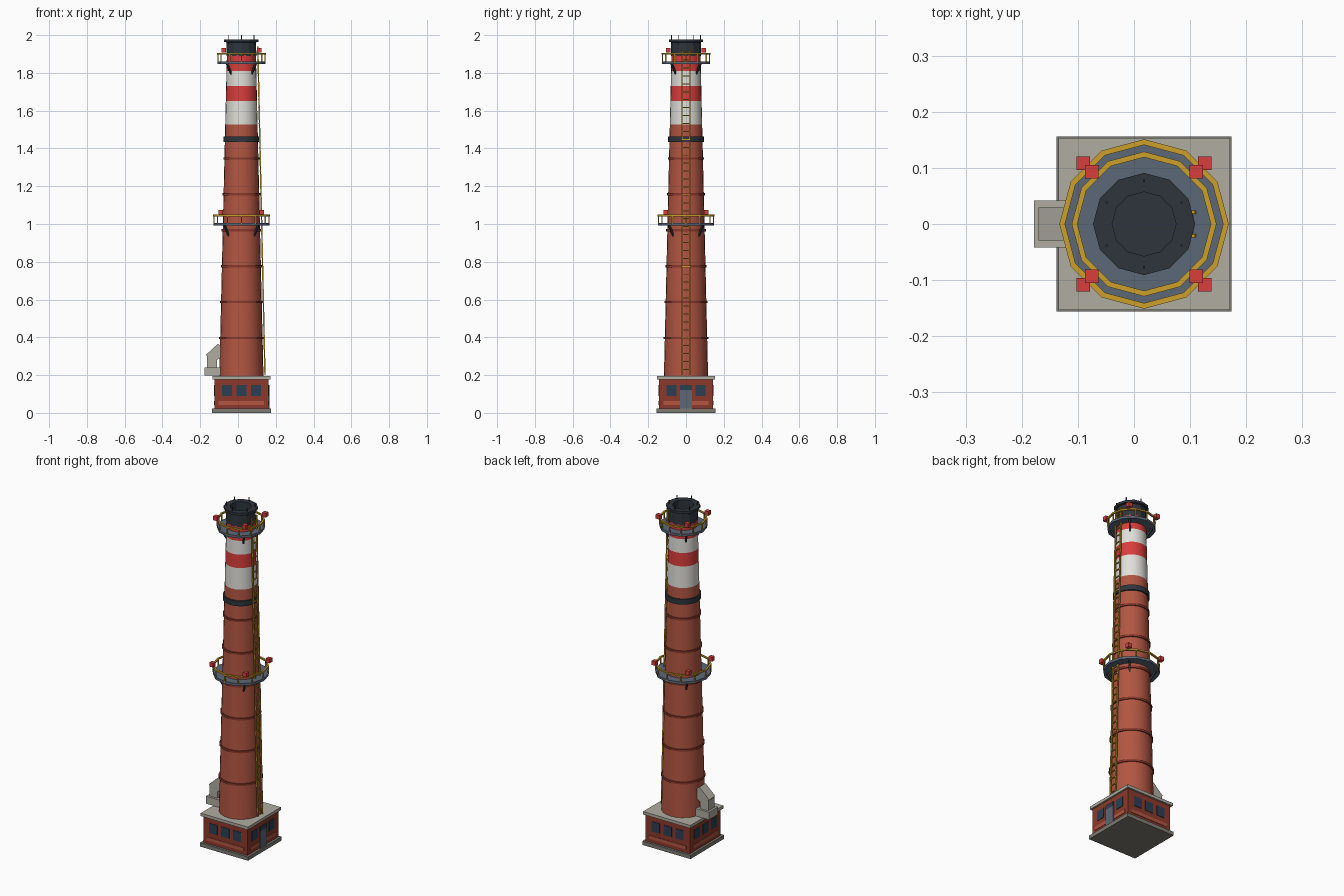
import bpy, bmesh, math
from mathutils import Vector, Matrix

if "Cube" in bpy.data.objects:
    bpy.data.objects.remove(bpy.data.objects["Cube"])

CX = 0.018  # stack axis


def material(name, r, g, b):
    lin = [((c / 255 + 0.055) / 1.055) ** 2.4 for c in (r, g, b)] + [1]
    m = bpy.data.materials.new(name)
    m.use_nodes = True
    m.diffuse_color = lin
    m.node_tree.nodes["Principled BSDF"].inputs["Base Color"].default_value = lin
    return m


BRICK = material("brick", 178, 86, 66)
DARK_BRICK = material("dark brick", 140, 57, 43)
WHITE = material("white paint", 224, 223, 217)
RED = material("red paint", 216, 62, 60)
DARK = material("dark iron", 46, 53, 61)
STEEL = material("blue steel", 92, 104, 119)
YELLOW = material("safety yellow", 205, 160, 42)
GLASS = material("window glass", 44, 62, 84)
CONCRETE = material("light concrete", 176, 172, 162)
PLINTH = material("grey concrete", 126, 123, 115)


def finish(name, bm, *mats, smooth=False):
    bmesh.ops.recalc_face_normals(bm, faces=bm.faces)
    me = bpy.data.meshes.new(name)
    bm.to_mesh(me)
    bm.free()
    for m in mats:
        me.materials.append(m)
    ob = bpy.data.objects.new(name, me)
    ob.location.x = CX
    bpy.context.collection.objects.link(ob)
    if smooth:
        bpy.ops.object.select_all(action="DESELECT")
        ob.select_set(True)
        bpy.context.view_layer.objects.active = ob
        bpy.ops.object.shade_smooth_by_angle(angle=math.radians(25))
    return ob


def add_box(bm, lo, hi):
    lo, hi = Vector(lo), Vector(hi)
    mat = Matrix.Translation((lo + hi) / 2) @ Matrix.Diagonal((*(hi - lo), 1))
    bmesh.ops.create_cube(bm, size=1, matrix=mat)


def add_bar(bm, a, b, width):
    a, b = Vector(a), Vector(b)
    d = b - a
    mat = (Matrix.Translation((a + b) / 2) @ d.to_track_quat("Z", "Y").to_matrix().to_4x4()
           @ Matrix.Diagonal((width, width, d.length, 1)))
    bmesh.ops.create_cube(bm, size=1, matrix=mat)


def add_lathe(bm, profile, segs, closed=False):
    rings = []
    for r, z in profile:
        rings.append([bm.verts.new(polar(r, math.tau * i / segs, z)) for i in range(segs)])
    pairs = list(zip(rings, rings[1:])) + ([(rings[-1], rings[0])] if closed else [])
    for a, b in pairs:
        for i in range(segs):
            j = (i + 1) % segs
            bm.faces.new((a[i], a[j], b[j], b[i]))
    return rings


def polar(r, angle, z):
    return Vector((r * math.cos(angle), r * math.sin(angle), z))


def radius(z):
    return 0.117 - (z - 0.19) * 0.0235


def box(name, lo, hi, mat):
    bm = bmesh.new()
    add_box(bm, lo, hi)
    return finish(name, bm, mat)


def hoop(name, z, height, out, mat):
    bm = bmesh.new()
    r = radius(z)
    lo, hi = z - height / 2, z + height / 2
    add_lathe(bm, [(r - 0.01, lo), (r + out, lo), (r + out, hi), (r - 0.01, hi)], 24, True)
    finish(name, bm, mat, smooth=True)


# Base house
box("plinth", (-0.156, -0.156, 0), (0.156, 0.156, 0.022), PLINTH)
box("base_walls", (-0.143, -0.143, 0.022), (0.143, 0.143, 0.18), DARK_BRICK)
box("base_roof", (-0.153, -0.153, 0.178), (0.153, 0.153, 0.195), CONCRETE)

# Windows and brick strip on each wall; the +x wall has the door
windows, strips = bmesh.new(), bmesh.new()
for k in range(4):
    turn = Matrix.Rotation(k * math.pi / 2, 4, "Z")
    pane, strip = bmesh.new(), bmesh.new()
    for x in (-0.077, 0, 0.077):
        if k != 1 or x:
            add_box(pane, (x - 0.026, -0.146, 0.09), (x + 0.026, -0.14, 0.147))
    add_box(strip, (-0.12, -0.146, 0.042), (0.12, -0.14, 0.062))
    for part, total in ((pane, windows), (strip, strips)):
        part.transform(turn)
        tmp = bpy.data.meshes.new("tmp")
        part.to_mesh(tmp)
        total.from_mesh(tmp)
        bpy.data.meshes.remove(tmp)
        part.free()
finish("windows", windows, GLASS)
finish("brick_strips", strips, BRICK)
box("door", (0.14, -0.031, 0.022), (0.149, 0.031, 0.122), STEEL)
box("door_transom", (0.14, -0.031, 0.122), (0.149, 0.031, 0.147), GLASS)

# Tapered stack with painted bands
bm = bmesh.new()
levels = [0.19, 1.527, 1.652, 1.73, 1.81, 1.895]
add_lathe(bm, [(radius(z), z) for z in levels], 24)
for f in bm.faces:
    z = f.calc_center_median().z
    band = sum(z > level for level in levels) - 1
    f.material_index = 0 if band == 0 else 1 + (band + 1) % 2
finish("stack", bm, BRICK, WHITE, RED, smooth=True)

for i in range(6):
    hoop("brick_hoop", 0.397 + 0.19 * i, 0.012, 0.006, DARK_BRICK)
hoop("iron_band", 1.449, 0.03, 0.008, DARK)

# Cap with hollow mouth
bm = bmesh.new()
rings = add_lathe(bm, [(0.079, 1.89), (0.078, 1.962), (0.091, 1.963), (0.091, 1.977),
                       (0.057, 1.977), (0.057, 1.92)], 12)
bm.faces.new(rings[-1])
finish("cap", bm, DARK)

bm = bmesh.new()
for i in range(6):
    a = math.radians(30 + 60 * i)
    add_bar(bm, polar(0.077, a, 1.95), polar(0.077, a, 2.0), 0.004)
finish("lightning_rods", bm, DARK)


# Walkways with railings, brackets and warning lights
def walkway(name, top, r, light_r):
    inner = radius(top) - 0.01
    bm = bmesh.new()
    add_lathe(bm, [(inner, top - 0.014), (r, top - 0.014), (r, top), (inner, top)], 12, True)
    finish(name + "_deck", bm, STEEL)

    rail = r - 0.003
    bm = bmesh.new()
    lo, hi = top + 0.036, top + 0.044
    add_lathe(bm, [(rail - 0.005, lo), (rail + 0.005, lo), (rail + 0.005, hi), (rail - 0.005, hi)], 12, True)
    for i in range(12):
        a = math.tau * i / 12
        add_bar(bm, polar(rail, a, top - 0.005), polar(rail, a, lo), 0.006)
    finish(name + "_railing", bm, YELLOW)

    brackets, lights = bmesh.new(), bmesh.new()
    for i in range(4):
        a = math.radians(45 + 90 * i)
        add_bar(brackets, polar(r * 0.85, a, top - 0.012),
                polar(radius(top) - 0.002, a, top - 0.068), 0.009)
        c, h = polar(light_r, a, top + 0.058), Vector((0.012,) * 3)
        add_box(lights, c - h, c + h)
    finish(name + "_brackets", brackets, DARK)
    finish(name + "_warning_lights", lights, RED)


walkway("lower_walkway", 1.005, 0.149, 0.153)
walkway("upper_walkway", 1.861, 0.127, 0.132)

# Ladder following the taper on the door side
bm = bmesh.new()
bottom, top = 0.2, 1.94
for y in (-0.021, 0.021):
    add_bar(bm, (radius(bottom) + 0.008, y, bottom), (radius(top) + 0.011, y, top), 0.007)
for i in range(41):
    z = bottom + 0.03 + 0.042 * i
    add_bar(bm, (radius(z) + 0.008, -0.021, z), (radius(z) + 0.008, 0.021, z), 0.005)
finish("ladder", bm, YELLOW)

# Flue duct on the side opposite the door
box("duct_foot", (-0.196, -0.042, 0.197), (-0.11, 0.042, 0.241), CONCRETE)
box("duct_riser", (-0.183, -0.029, 0.24), (-0.13, 0.029, 0.3), CONCRETE)
bm = bmesh.new()
outline = [(-0.188, 0.307), (-0.124, 0.366), (-0.1, 0.345), (-0.1, 0.3), (-0.148, 0.268)]
face = bm.faces.new([bm.verts.new((x, -0.029, z)) for x, z in outline])
side = bmesh.ops.extrude_face_region(bm, geom=[face])["geom"]
bmesh.ops.translate(bm, vec=(0, 0.058, 0), verts=[v for v in side if isinstance(v, bmesh.types.BMVert)])
finish("duct_elbow", bm, CONCRETE)
